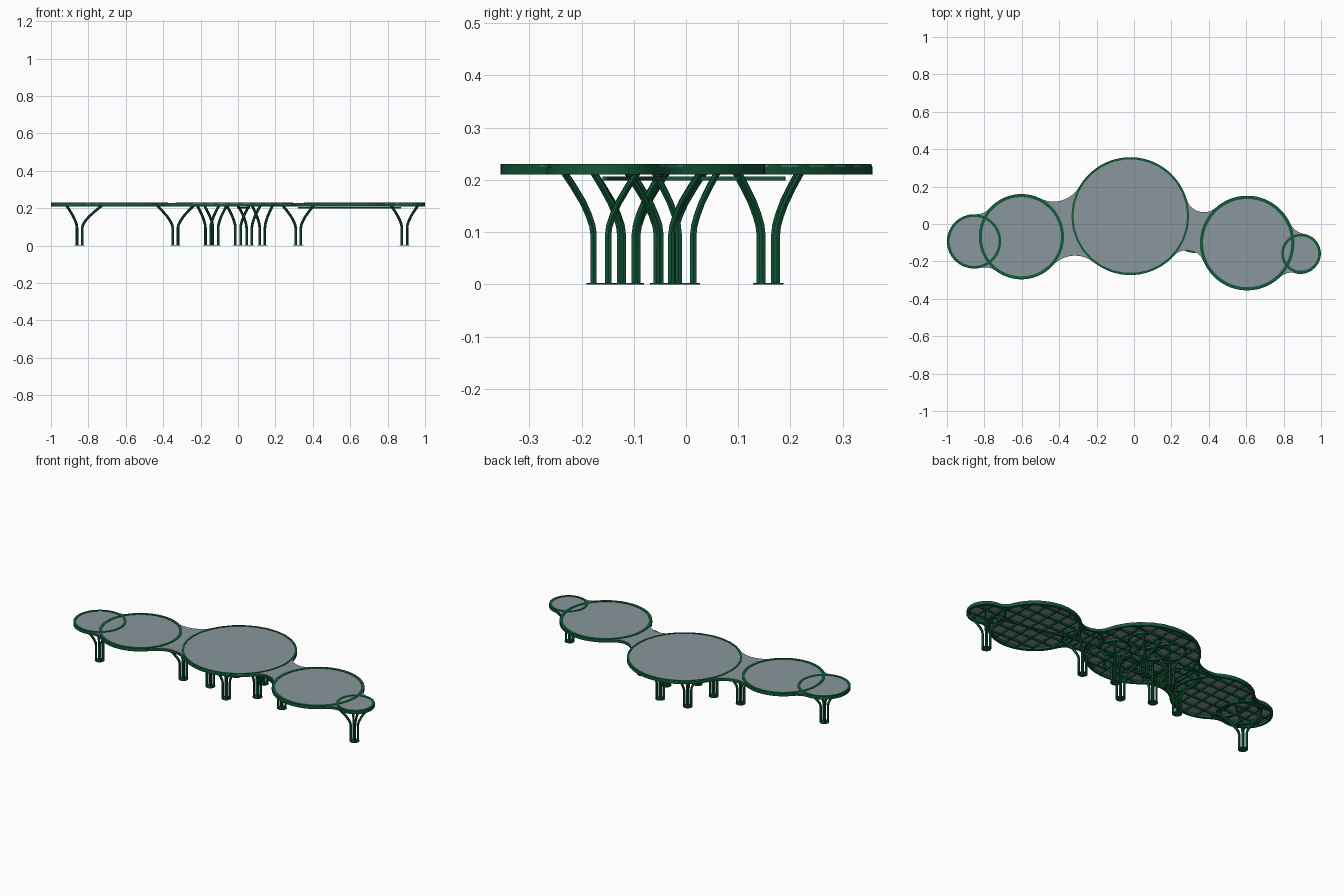
import bpy, bmesh, math
from mathutils import Vector

if "Cube" in bpy.data.objects:
    bpy.data.objects.remove(bpy.data.objects["Cube"])

def material(name, col):
    m = bpy.data.materials.new(name)
    m.diffuse_color = (*col, 1)
    m.use_nodes = True
    m.node_tree.nodes["Principled BSDF"].inputs["Base Color"].default_value = m.diffuse_color
    return m

GREEN = material("dark_green", (0.006, 0.10, 0.04))
GREY = material("blue_grey", (0.25, 0.31, 0.34))

# Roof circles: x, y, radius, segments, rim width; fillet radius between neighbours
CIRCLES = [(-.855, -.093, .145, 48, .014), (-.602, -.068, .228, 48, .016),
           (-.02, .042, .315, 30, .011), (.605, -.102, .253, 48, .017),
           (.893, -.158, .106, 40, .014)]
FILLETS = [.10, .158, .095, .10]

def finish(name, bm, mat, smooth=False):
    bmesh.ops.recalc_face_normals(bm, faces=bm.faces)
    me = bpy.data.meshes.new(name)
    bm.to_mesh(me)
    bm.free()
    me.materials.append(mat)
    ob = bpy.data.objects.new(name, me)
    bpy.context.collection.objects.link(ob)
    if smooth:
        bpy.context.view_layer.objects.active = ob
        ob.select_set(True)
        bpy.ops.object.shade_smooth_by_angle(angle=math.radians(40))
        ob.select_set(False)
    return ob

def arc(c, r, a0, a1, n):
    return [(c[0] + r * math.cos(a0 + (a1 - a0) * i / n),
             c[1] + r * math.sin(a0 + (a1 - a0) * i / n)) for i in range(n + 1)]

def side(circles, fillets):
    """Filleted outline along the left side of a chain of circles."""
    pts = []
    first, second = Vector(circles[0][:2]), Vector(circles[1][:2])
    d = first - second
    a = math.atan2(d.y, d.x)
    for i, (x, y, r) in enumerate(circles):
        c = Vector((x, y))
        if i < len(fillets):
            c2, r2, f = Vector(circles[i + 1][:2]), circles[i + 1][2], fillets[i]
            v = c2 - c
            L = v.length
            t = ((r + f) ** 2 - (r2 + f) ** 2 + L * L) / (2 * L)
            h = math.sqrt((r + f) ** 2 - t * t)
            u = v / L
            fc = c + u * t + Vector((-u.y, u.x)) * h
            out = math.atan2(fc.y - y, fc.x - x)
        else:
            v = c - Vector(circles[i - 1][:2])
            out = math.atan2(v.y, v.x)
        while out > a:
            out -= 2 * math.pi
        while out < a - 2 * math.pi:
            out += 2 * math.pi
        pts += arc(c, r, a, out, 24)[:-1]
        if i < len(fillets):
            b0 = out + math.pi
            b1 = math.atan2(c2.y - fc.y, c2.x - fc.x)
            b1 = b0 + (b1 - b0 + math.pi) % (2 * math.pi) - math.pi
            pts += arc(fc, f, b0, b1, 12)[:-1]
            a = b1 + math.pi
    return pts

def outline(inset):
    cs = [(x, y, r - inset) for x, y, r, _, _ in CIRCLES]
    fs = [f + inset for f in FILLETS]
    return side(cs, fs) + side(cs[::-1], fs[::-1])

def band(bm, outer, inner, z0, z1):
    loops = [[bm.verts.new((x, y, z)) for x, y in p]
             for p, z in ((outer, z0), (outer, z1), (inner, z1), (inner, z0))]
    n = len(outer)
    for k in range(4):
        A, B = loops[k], loops[(k + 1) % 4]
        for i in range(n):
            j = (i + 1) % n
            bm.faces.new((A[i], A[j], B[j], B[i]))

def ring(bm, x, y, r, w, z0, z1, n):
    band(bm, arc((x, y), r, 0, 2 * math.pi, n)[:-1],
         arc((x, y), r - w, 0, 2 * math.pi, n)[:-1], z0, z1)

def beam(bm, p, q, w, z0, z1):
    p, q = Vector(p), Vector(q)
    d = (q - p).normalized() * w / 2
    s = Vector((-d.y, d.x))
    quad = [p + s, p - s, q - s, q + s]
    lo = [bm.verts.new((*v, z0)) for v in quad]
    hi = [bm.verts.new((*v, z1)) for v in quad]
    bm.faces.new(lo)
    bm.faces.new(hi)
    for i in range(4):
        j = (i + 1) % 4
        bm.faces.new((lo[i], lo[j], hi[j], hi[i]))

# Roof panel
bm = bmesh.new()
face = bm.faces.new([bm.verts.new((x, y, .2245)) for x, y in outline(.001)])
ext = bmesh.ops.extrude_face_region(bm, geom=[face])
bmesh.ops.translate(bm, vec=(0, 0, .003),
                    verts=[g for g in ext["geom"] if isinstance(g, bmesh.types.BMVert)])
finish("roof_panel", bm, GREY)

# Fascia following the whole outline
bm = bmesh.new()
band(bm, outline(0), outline(.012), .21, .2255)
finish("roof_fascia", bm, GREEN, True)

# Circular rims
for i, (x, y, r, n, w) in enumerate(CIRCLES):
    bm = bmesh.new()
    ring(bm, x, y, r, w, .21, .23, n)
    finish(f"roof_rim_{i + 1}", bm, GREEN, n > 30)

# Lattice of beams under the panel, clipped to the outline
bm = bmesh.new()
poly = outline(.006)
for ax in (0, 1):
    for k in range(-14, 15):
        c = k * .075 + .0137
        hits = []
        for i, p in enumerate(poly):
            q = poly[(i + 1) % len(poly)]
            if (p[ax] - c) * (q[ax] - c) < 0:
                t = (c - p[ax]) / (q[ax] - p[ax])
                hits.append(p[1 - ax] + t * (q[1 - ax] - p[1 - ax]))
        hits.sort()
        for a, b in zip(hits[::2], hits[1::2]):
            ends = ((c, a), (c, b)) if ax == 0 else ((a, c), (b, c))
            beam(bm, *ends, .008, .215, .2247)
finish("roof_lattice", bm, GREEN)

# Tree columns: x, y, branch spread x, spread y, shift of the crown in x
COLUMNS = [(-.847, -.107, .095, .07, .025), (-.335, -.042, .098, .07, 0),
           (-.16, -.035, .058, .07, 0), (-.12, .155, .06, .06, 0),
           (0, -.112, .06, .065, 0), (.06, .16, .06, .06, 0),
           (.13, 0, .055, .06, 0), (.322, -.042, .083, .07, 0),
           (.89, -.163, .072, .07, 0)]
for n, (x, y, hx, hy, sh) in enumerate(COLUMNS, 1):
    cu = bpy.data.curves.new("stems", "CURVE")
    cu.dimensions = "3D"
    cu.bevel_depth = .007
    cu.bevel_resolution = 1
    cu.use_fill_caps = True
    for sx in (-1, 1):
        for sy in (-1, 1):
            sp = cu.splines.new("POLY")
            prof = [(0, 0), (0, .095), (.04, .112), (.16, .132), (.36, .157), (.68, .187), (1, .214)]
            sp.points.add(len(prof) - 1)
            for p, (t, z) in zip(sp.points, prof):
                p.co = (x + sx * (.014 + (hx - .014) * t) + sh * t,
                        y + sy * (.014 + (hy - .014) * t), z, 1)
    tmp = bpy.data.objects.new("stems", cu)
    bpy.context.collection.objects.link(tmp)
    bpy.context.view_layer.update()
    me = bpy.data.meshes.new_from_object(tmp.evaluated_get(bpy.context.evaluated_depsgraph_get()))
    bpy.data.objects.remove(tmp)
    bm = bmesh.new()
    bm.from_mesh(me)
    bpy.data.meshes.remove(me)
    finish(f"column_{n}", bm, GREEN, True)
    # Foot plate and crown ring
    bm = bmesh.new()
    bmesh.ops.create_cone(bm, cap_ends=True, segments=20, radius1=.027, radius2=.027, depth=.003)
    bmesh.ops.translate(bm, vec=(x, y, .0015), verts=bm.verts)
    finish(f"foot_plate_{n}", bm, GREEN)
    bm = bmesh.new()
    ring(bm, x + sh, y, math.hypot(hx, hy) + .004, .01, .2105, .2235, 32)
    finish(f"crown_ring_{n}", bm, GREEN, True)

# Tie beams between columns
bm = bmesh.new()
beam(bm, (.322, -.042), (.87, -.155), .01, .199, .206)
beam(bm, (0, -.15), (.06, .19), .01, .199, .206)
finish("tie_beams", bm, GREEN)
